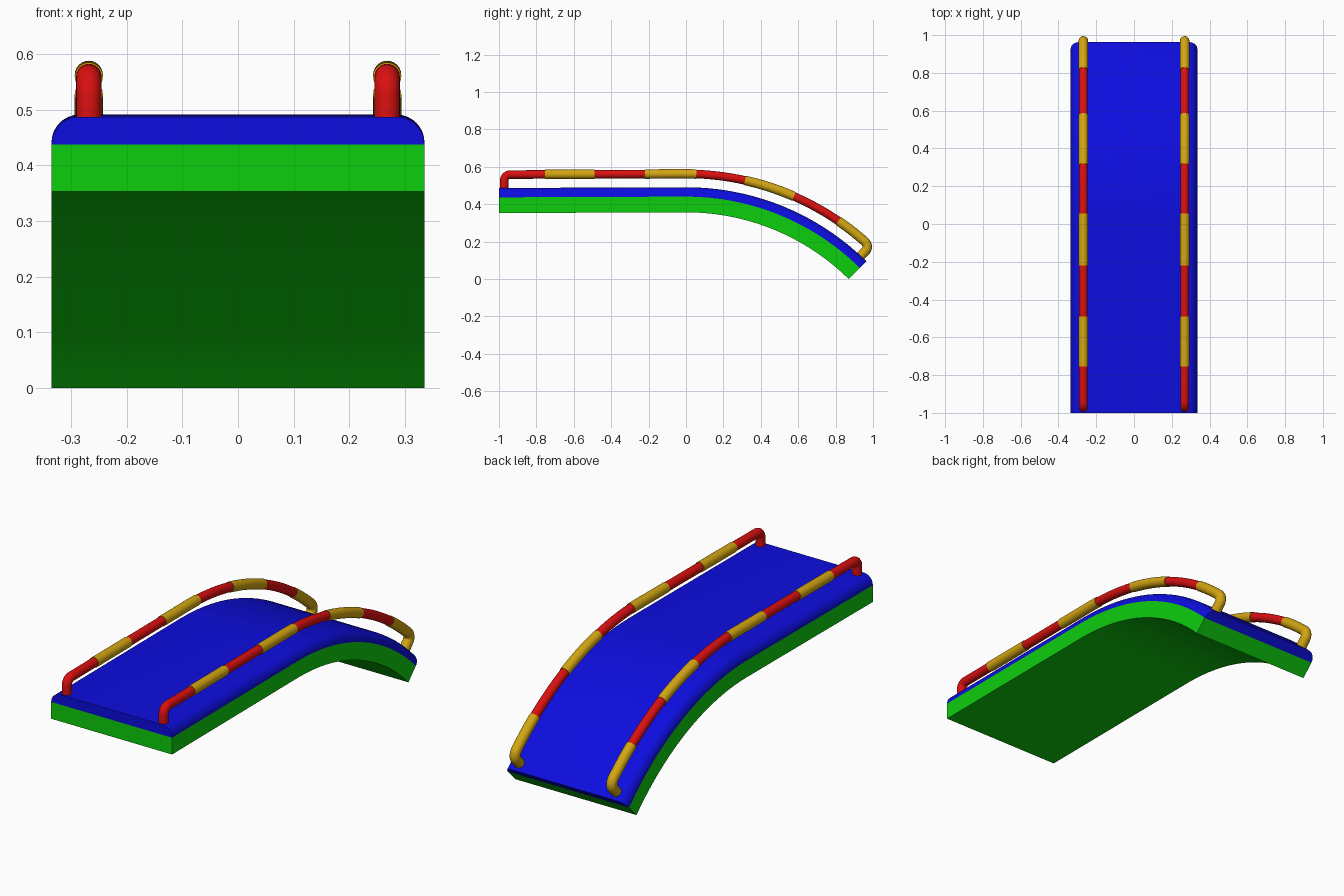
import bpy, bmesh, math
from mathutils import Vector

if "Cube" in bpy.data.objects:
    bpy.data.objects.remove(bpy.data.objects["Cube"])

Z0, R, END = 0.357, 1.239, 0.7784       # underside height, bend radius, bend angle
CZ = Z0 - R
RAIL_X, RAIL_OFF = 0.268, 0.2055


def material(name, rgb):
    m = bpy.data.materials.new(name)
    m.diffuse_color = (*rgb, 1)
    m.use_nodes = True
    m.node_tree.nodes["Principled BSDF"].inputs["Base Color"].default_value = m.diffuse_color
    return m


green = material("green", (0.004, 0.62, 0.004))
blue = material("blue", (0.004, 0.004, 0.74))
red = material("red", (0.70, 0.005, 0.005))
gold = material("gold", (0.65, 0.38, 0.006))


def place(x, s, off):
    """Point at distance s along the underside curve, raised by off."""
    if s <= 0:
        return Vector((x, s, Z0 + 0.004 * s + off))
    a = s / R
    return Vector((x, (R + off) * math.sin(a), CZ + (R + off) * math.cos(a)))


def skin(name, rings, mats, strip_mats=None):
    """Join closed rings of points into a capped solid."""
    bm = bmesh.new()
    vs = [[bm.verts.new(p) for p in ring] for ring in rings]
    n = len(vs[0])
    for i in range(len(vs) - 1):
        for j in range(n):
            k = (j + 1) % n
            f = bm.faces.new((vs[i][j], vs[i][k], vs[i + 1][k], vs[i + 1][j]))
            if strip_mats:
                f.material_index = strip_mats[i]
    for ring, m in ((vs[0], 0), (vs[-1], -1)):
        f = bm.faces.new(ring)
        if strip_mats:
            f.material_index = strip_mats[m]
    bmesh.ops.recalc_face_normals(bm, faces=bm.faces)
    me = bpy.data.meshes.new(name)
    bm.to_mesh(me)
    bm.free()
    for m in mats:
        me.materials.append(m)
    ob = bpy.data.objects.new(name, me)
    bpy.context.collection.objects.link(ob)
    bpy.ops.object.select_all(action='DESELECT')
    ob.select_set(True)
    bpy.context.view_layer.objects.active = ob
    bpy.ops.object.shade_smooth_by_angle(angle=math.radians(30))
    return ob


# Slab: green base and blue deck with rounded top edges
stations = [-1.0] + [R * END * i / 18 for i in range(19)]
W, B, T, C = 0.335, 0.084, 0.134, 0.05
base_profile = [(-W, 0), (W, 0), (W, B), (-W, B)]
corner = [(W - C + C * math.cos(t), T - C + C * math.sin(t))
          for t in [math.pi / 2 * i / 8 for i in range(9)]]
deck_profile = corner + [(-x, o) for x, o in reversed(corner)]
for name, prof, mat in (("base_slab", base_profile, green), ("deck", deck_profile, blue)):
    skin(name, [[place(x, s, o) for x, o in prof] for s in stations], [mat])

# Rail path as (distance, offset): front post, bend, long run, bend, end post
s0, s1, c = -0.972, R * 0.749, 0.032
bend = [(c * (1 - math.cos(t)), RAIL_OFF - c + c * math.sin(t))
        for t in [math.pi / 2 * i / 8 for i in range(9)]]
cuts = [y if y < 0 else R * math.asin(y / (R + RAIL_OFF))
        for y in (-0.755, -0.49, -0.22, 0.055, 0.315, 0.577, 0.815)]
run = sorted(cuts + [R * END * i / 24 for i in range(23)])
path = ([(s0, 0.115)] + [(s0 + d, o) for d, o in bend]
        + [(s, RAIL_OFF) for s in run if s < s1 - c - 0.01]
        + [(s1 - d, o) for d, o in reversed(bend)] + [(s1, 0.115)])


def rail(name, x):
    pts = [place(x, s, o) for s, o in path]
    rings, strips, colour = [], [], 0
    radii = (0.0228, 0.0253)
    for i, p in enumerate(pts):
        a, b = pts[max(i - 1, 0)], pts[min(i + 1, len(pts) - 1)]
        tan = (b - a).normalized()
        nor = Vector((1, 0, 0)).cross(tan)

        def ring(r):
            return [p + r * (math.cos(t) * Vector((1, 0, 0)) + math.sin(t) * nor)
                    for t in [2 * math.pi * k / 24 for k in range(24)]]

        rings.append(ring(radii[colour]))
        strips.append(colour)
        # colour change: small step between red and gold
        if path[i][0] in cuts:
            strips[-1] = 1
            colour = 1 - colour
            rings.append(ring(radii[colour]))
            strips.append(colour)
    return skin(name, rings, [red, gold], strips)


for side, sx in (("left", -1), ("right", 1)):
    rail(side + "_handrail", sx * RAIL_X)
